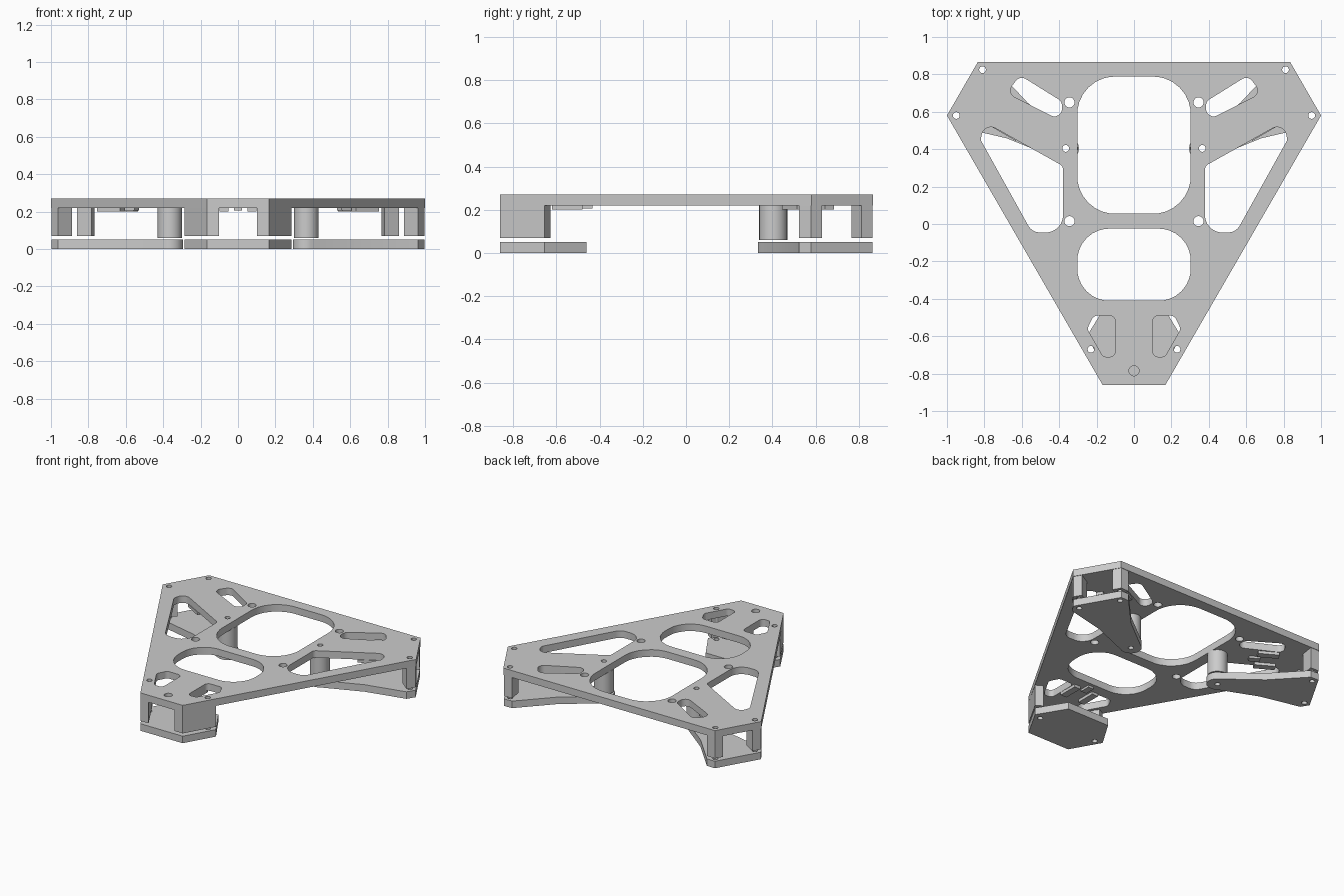
import bpy, bmesh, math
from mathutils import Vector

cube = bpy.data.objects.get("Cube")
if cube:
    bpy.data.objects.remove(cube, do_unlink=True)

grey = bpy.data.materials.new("plain_grey")
grey.use_nodes = True
grey.diffuse_color = (0.6, 0.6, 0.6, 1)
grey.node_tree.nodes["Principled BSDF"].inputs["Base Color"].default_value = grey.diffuse_color

CENTRE_Y = 0.193


def circle(x, y, r, n=32):
    return [(x + r * math.cos(math.tau * i / n), y + r * math.sin(math.tau * i / n)) for i in range(n)]


def rounded(corners, radius, steps=8):
    """Closed polygon with every corner replaced by an arc."""
    radii = radius if isinstance(radius, list) else [radius] * len(corners)
    pts = [Vector(c) for c in corners]
    out = []
    for i, p in enumerate(pts):
        a = (pts[i - 1] - p).normalized()
        b = (pts[(i + 1) % len(pts)] - p).normalized()
        half = math.acos(a.dot(b)) / 2
        c = p + (a + b).normalized() * radii[i] / math.sin(half)
        t = radii[i] / math.tan(half)
        start, end = p + a * t - c, p + b * t - c
        out += [tuple(c + start.lerp(end, k / steps).normalized() * radii[i]) for k in range(steps + 1)]
    return out


def rectangle(x, y0, y1):
    return [(-x, y0), (x, y0), (x, y1), (-x, y1)]


def flip(points):
    return [(-x, y) for x, y in points]


def both_sides(points):
    return [points, flip(points)]


def at_corner(points, degrees):
    """Map (distance along arm, offset across arm) to the plan."""
    c, s = math.cos(math.radians(degrees)), math.sin(math.radians(degrees))
    return [(a * c - b * s, CENTRE_Y + a * s + b * c) for a, b in points]


def slab(name, outlines, z0, z1):
    """Extrude an outline, with any inner outlines cut as holes."""
    curve = bpy.data.curves.new(name + "_profile", "CURVE")
    curve.dimensions, curve.fill_mode = "2D", "BOTH"
    curve.extrude = (z1 - z0) / 2
    for outline in outlines:
        spline = curve.splines.new("POLY")
        spline.points.add(len(outline) - 1)
        for point, (x, y) in zip(spline.points, outline):
            point.co = (x, y, 0, 1)
        spline.use_cyclic_u = True
    temp = bpy.data.objects.new(name + "_profile", curve)
    bpy.context.collection.objects.link(temp)
    graph = bpy.context.evaluated_depsgraph_get()
    mesh = bpy.data.meshes.new_from_object(temp.evaluated_get(graph))
    bpy.data.objects.remove(temp, do_unlink=True)

    bm = bmesh.new()
    bm.from_mesh(mesh)
    bmesh.ops.translate(bm, verts=bm.verts, vec=(0, 0, (z0 + z1) / 2))
    bmesh.ops.remove_doubles(bm, verts=bm.verts, dist=0.0001)
    bmesh.ops.recalc_face_normals(bm, faces=bm.faces)
    bm.to_mesh(mesh)
    bm.free()
    mesh.name = name
    mesh.materials.clear()
    mesh.materials.append(grey)
    obj = bpy.data.objects.new(name, mesh)
    bpy.context.collection.objects.link(obj)
    bpy.ops.object.select_all(action="DESELECT")
    obj.select_set(True)
    bpy.context.view_layer.objects.active = obj
    bpy.ops.object.shade_smooth_by_angle(angle=math.radians(30))


# Screw holes shared by stacked parts
PIN = 0.018
front_pin = circle(0.23, -0.67, PIN)
arm_pins = [circle(0.81, 0.825, PIN), circle(0.95, 0.58, PIN)]
standoff_pin = circle(0.365, 0.404, PIN)

# Top plate with windows, slots and screw holes
side = [(0.167, -0.862), (1, 0.58), (0.835, 0.866)]
plate = [side + flip(side)[::-1],
         rounded(rectangle(0.303, 0.055, 0.788), 0.2),
         rounded(rectangle(0.303, -0.41, -0.025), 0.17),
         circle(0, -0.785, 0.027)]
side_cuts = [
    rounded([(0.38, 0.31), (0.8, 0.545), (0.82, 0.45), (0.545, -0.045), (0.38, -0.045)],
            [0.03, 0.05, 0.03, 0.07, 0.09]),
    rounded([(0.385, 0.655), (0.61, 0.795), (0.68, 0.7), (0.385, 0.55)], 0.04),
    rounded([(0.1, -0.49), (0.215, -0.49), (0.25, -0.56), (0.165, -0.71), (0.1, -0.71)], 0.03),
    circle(0.345, 0.65, 0.027), circle(0.345, 0.015, 0.027),
    front_pin, standoff_pin] + arm_pins
for cut in side_cuts:
    plate += both_sides(cut)
slab("top_plate", plate, 0.22, 0.27)

# Front foot: six-sided base under two long walls
half_base = [(0.167, -0.862), (0.285, -0.655), (0.167, -0.46)]
slab("front_base", [half_base + flip(half_base)[::-1]] + both_sides(front_pin), 0, 0.05)
wall = [(0.167, -0.862), (0.285, -0.655), (0.237, -0.627), (0.102, -0.862)]
for name, outline, pin in zip(("left", "right"), both_sides(wall), both_sides(front_pin)):
    slab("front_wall_" + name, [outline, pin], 0.07, 0.22)

# Rear arms, each with two corner posts and a round standoff
arm_half = [(1.056, 0.165), (1.0, 0.195), (0.72, 0.11), (0.43, 0.07)]
tip = [(0.421 - 0.07 * math.sin(t), 0.07 * math.cos(t))
       for t in (math.pi * i / 16 for i in range(1, 16))]
arm = arm_half + tip + [(a, -b) for a, b in reversed(arm_half)]
post = [(1.056, 0.165), (1.0, 0.195), (0.965, 0.105), (1.056, 0.105)]
for name, place in (("left", lambda p: p), ("right", flip)):
    pins = [place(p) for p in arm_pins]
    centre_pin = place(standoff_pin)
    slab("arm_" + name, [place(at_corner(arm, 30)), centre_pin] + pins, 0, 0.05)
    slab("rear_post_" + name, [place(at_corner(post, 30)), pins[0]], 0.07, 0.22)
    side_post = [(a, -b) for a, b in post]
    slab("side_post_" + name, [place(at_corner(side_post, 30)), pins[1]], 0.07, 0.22)
    slab("standoff_" + name, [place(circle(0.365, 0.404, 0.065)), centre_pin], 0.06, 0.22)

# Shallow guide ribs under each corner of the plate
rail = [(0.813, 0.05), (0.813, 0.098), (0.673, 0.098), (0.673, 0.05)]
for name, angle in (("front", -90), ("left", 30), ("right", 150)):
    for label, sign in (("a", 1), ("b", -1)):
        slab(f"guide_rail_{name}_{label}", [at_corner([(a, sign * b) for a, b in rail], angle)], 0.2, 0.22)
    strip = [(0.7, -0.022), (0.7, 0.022), (0.625, 0.022), (0.625, -0.022)]
    slab("guide_stop_" + name, [at_corner(strip, angle)], 0.205, 0.22)
